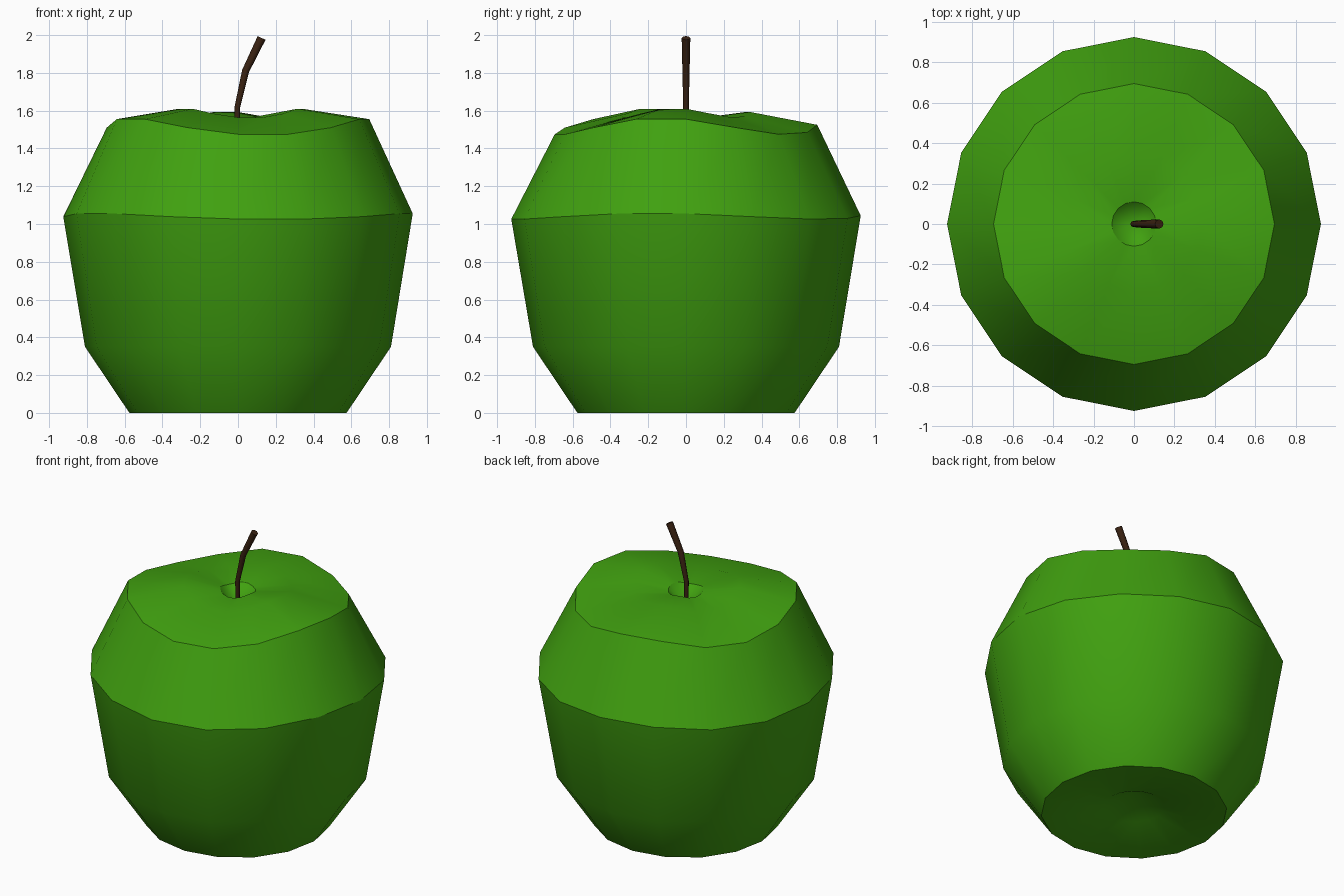
import bpy
import bmesh
from math import cos, sin, pi, radians
from mathutils import Vector

cube = bpy.data.objects.get("Cube")
if cube:
    bpy.data.objects.remove(cube, do_unlink=True)

SIDES = 16
# Dip of the wavy shoulder, from its back lobe round to the front; both halves match
HALF_WAVE = [-0.03, -0.07, -0.08, -0.045, 0, 0, -0.045, -0.08]


def material(name, color):
    mat = bpy.data.materials.new(name)
    mat.use_nodes = True
    mat.diffuse_color = (*color, 1)
    mat.node_tree.nodes["Principled BSDF"].inputs["Base Color"].default_value = (*color, 1)
    return mat


def loft(name, rings, mat, smooth_angle, tip_points=None):
    """Skin a list of vertex rings; close the ends with a tip point or a flat cap."""
    bm = bmesh.new()
    loops = [[bm.verts.new(co) for co in ring] for ring in rings]
    n = len(loops[0])
    for low, high in zip(loops, loops[1:]):
        for i in range(n):
            j = (i + 1) % n
            bm.faces.new((low[i], low[j], high[j], high[i]))
    for end, loop in enumerate((loops[0], loops[-1])):
        if tip_points:
            tip = bm.verts.new(tip_points[end])
            for i in range(n):
                bm.faces.new((loop[i], loop[(i + 1) % n], tip))
        else:
            bm.faces.new(loop)
    bmesh.ops.recalc_face_normals(bm, faces=bm.faces)
    mesh = bpy.data.meshes.new(name)
    bm.to_mesh(mesh)
    bm.free()
    mesh.materials.append(mat)
    obj = bpy.data.objects.new(name, mesh)
    bpy.context.collection.objects.link(obj)
    bpy.ops.object.select_all(action="DESELECT")
    obj.select_set(True)
    bpy.context.view_layer.objects.active = obj
    bpy.ops.object.shade_smooth_by_angle(angle=radians(smooth_angle))
    return obj


def wave(i):
    return HALF_WAVE[8 - i] if 1 <= i <= 8 else HALF_WAVE[(i - 9) % SIDES]


def fruit_ring(radius, z, waviness):
    ring = []
    for i in range(SIDES):
        a = 2 * pi * i / SIDES - pi / 2
        ring.append((radius * cos(a), radius * sin(a), z + waviness * wave(i)))
    return ring


green = material("apple green", (0.052, 0.355, 0.005))
brown = material("stem brown", (0.042, 0.016, 0.006))

# Fruit: radius, height and share of the wave, from the bottom pit to the top pit
profile = [
    (0.19, 0.04, 0), (0.575, 0, 0), (0.81, 0.35, 0), (0.925, 1.055, 0.36),
    (0.695, 1.555, 1), (0.34, 1.61, 0.57), (0.11, 1.57, 0.2),
]
loft("apple_body", [fruit_ring(*p) for p in profile], green, 30,
     tip_points=[(0, 0, 0.14), (0, 0, 1.46)])

# Stem: bent, widening tube
path = [Vector(p) for p in ((-0.003, 0, 1.44), (-0.003, 0, 1.62), (0.04, 0, 1.81), (0.125, 0, 1.985))]
radii = [0.014, 0.015, 0.019, 0.023]
stem_rings = []
for k, (point, radius) in enumerate(zip(path, radii)):
    along = (path[min(k + 1, 3)] - path[max(k - 1, 0)]).normalized()
    across = Vector((0, 1, 0)).cross(along)
    stem_rings.append([
        point + radius * (cos(a) * across + sin(a) * Vector((0, 1, 0)))
        for a in (2 * pi * i / 8 for i in range(8))
    ])
loft("stem", stem_rings, brown, 50)
